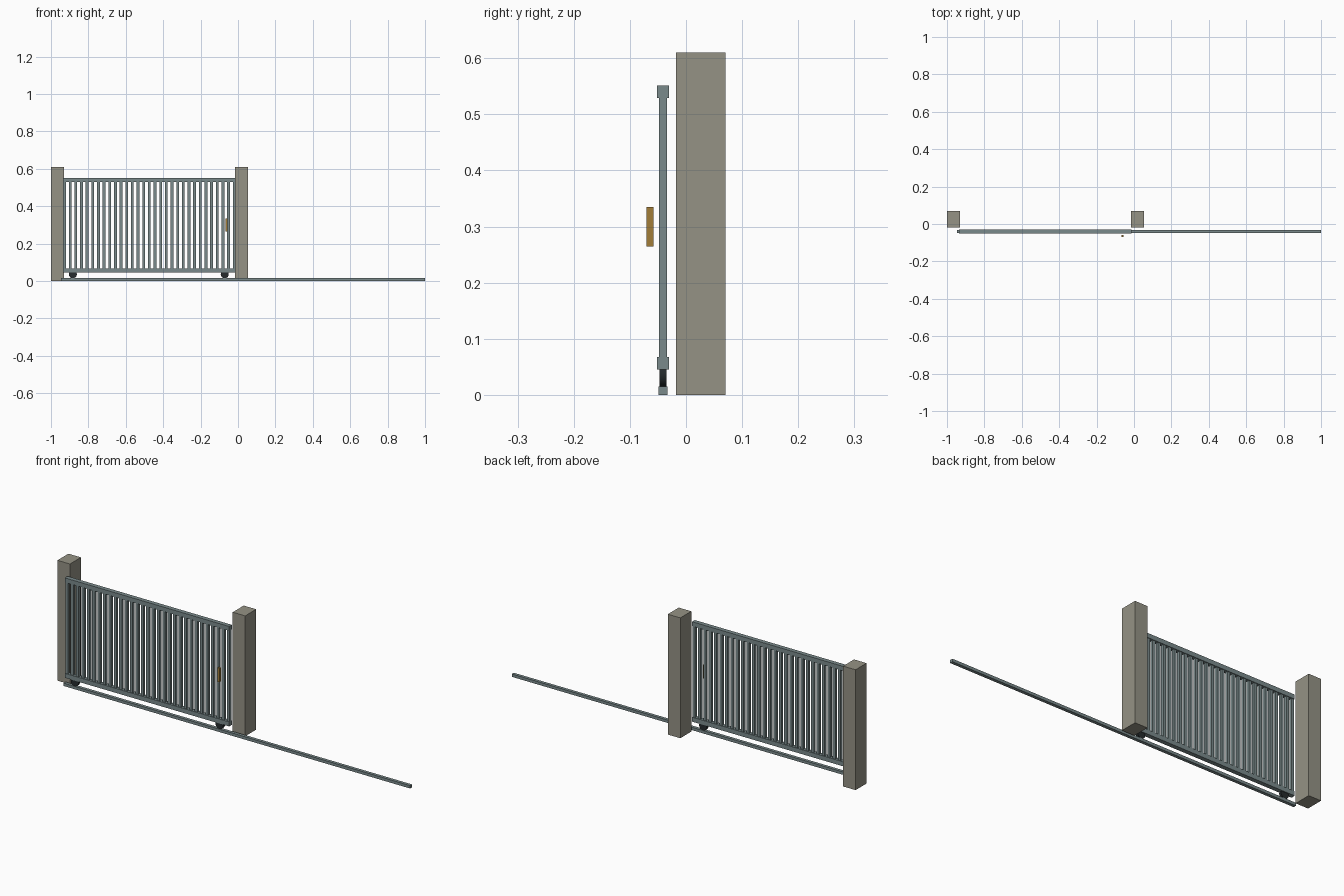
import bpy, math

if "Cube" in bpy.data.objects:
    bpy.data.objects.remove(bpy.data.objects["Cube"])


def material(name, rgb):
    m = bpy.data.materials.new(name)
    m.diffuse_color = (*rgb, 1)
    m.use_nodes = True
    m.node_tree.nodes["Principled BSDF"].inputs["Base Color"].default_value = m.diffuse_color
    return m


STONE = material("warm grey stone", (0.30, 0.29, 0.235))
STEEL = material("blue grey steel", (0.195, 0.255, 0.26))
BRASS = material("brass", (0.36, 0.205, 0.04))
RUBBER = material("dark rubber", (0.018, 0.024, 0.026))


def box(name, x, y, z, mat):
    """Box given by its (min, max) range on each axis."""
    bpy.ops.mesh.primitive_cube_add(size=1, location=[(a + b) / 2 for a, b in (x, y, z)])
    ob = bpy.context.object
    ob.name = name
    ob.scale = [b - a for a, b in (x, y, z)]
    bpy.ops.object.transform_apply(location=False, rotation=False, scale=True)
    ob.data.materials.append(mat)
    return ob


GATE_Y = -0.041
GATE_X = (-0.935, -0.013)

# Posts
for side, x in (("left", -1.0), ("right", -0.017)):
    box(side + "_post", (x, x + 0.07), (-0.018, 0.07), (0, 0.61), STONE)

# Ground track
box("track", (-0.945, 1.0), (GATE_Y - 0.008, GATE_Y + 0.008), (0, 0.0145), STEEL)

# Horizontal gate rails
for name, z in (("bottom_rail", 0.045), ("top_rail", 0.529)):
    box(name, GATE_X, (GATE_Y - 0.011, GATE_Y + 0.011), (z, z + 0.0225), STEEL)

# Vertical bars, evenly spaced between the rails
BARS, HALF = 31, 0.0073
first, last = GATE_X[0] + HALF, GATE_X[1] - HALF
for i in range(BARS):
    x = first + (last - first) * i / (BARS - 1)
    box(f"bar_{i + 1}", (x - HALF, x + HALF), (GATE_Y - HALF, GATE_Y + HALF), (0.0675, 0.529), STEEL)

# Wheels rolling on the track
for side, x in (("left", -0.883), ("right", -0.071)):
    bpy.ops.mesh.primitive_cylinder_add(vertices=24, radius=0.0215, depth=0.013,
                                        location=(x, GATE_Y, 0.036), rotation=(math.pi / 2, 0, 0))
    wheel = bpy.context.object
    wheel.name = side + "_wheel"
    wheel.data.materials.append(RUBBER)
    bpy.ops.object.shade_smooth_by_angle(angle=math.radians(30))

# Pull handle
box("handle", (-0.067, -0.056), (-0.07, -0.058), (0.264, 0.335), BRASS)
